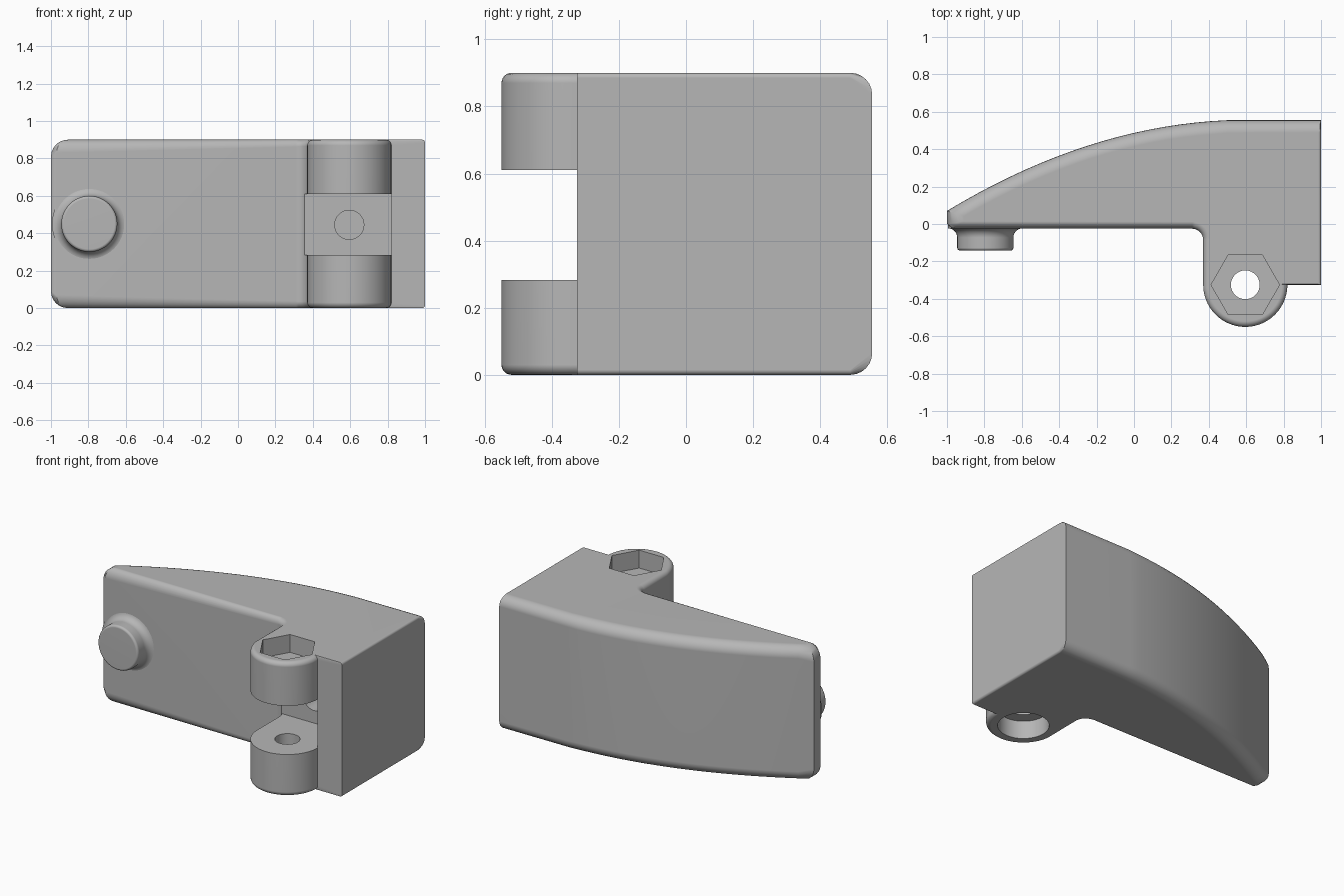
import bpy, bmesh
from math import sin, cos, pi, radians
from mathutils import Vector

if "Cube" in bpy.data.objects:
    bpy.data.objects.remove(bpy.data.objects["Cube"], do_unlink=True)

HEIGHT = 0.9
PIN = Vector((0.595, -0.325))      # hinge axis
LUG_R = 0.225

grey = bpy.data.materials.new("plain_grey")
grey.use_nodes = True
grey.diffuse_color = (0.47, 0.47, 0.47, 1)
grey.node_tree.nodes["Principled BSDF"].inputs["Base Color"].default_value = grey.diffuse_color


def make_object(name, bm):
    bmesh.ops.recalc_face_normals(bm, faces=bm.faces)
    mesh = bpy.data.meshes.new(name)
    bm.to_mesh(mesh)
    bm.free()
    obj = bpy.data.objects.new(name, mesh)
    bpy.context.collection.objects.link(obj)
    mesh.materials.append(grey)
    return obj


def activate(obj):
    bpy.ops.object.select_all(action='DESELECT')
    obj.select_set(True)
    bpy.context.view_layer.objects.active = obj


def finish(obj, angle=42):
    activate(obj)
    bpy.ops.object.shade_smooth_by_angle(angle=radians(angle))
    mod = obj.modifiers.new("even_shading", 'WEIGHTED_NORMAL')
    mod.keep_sharp = True


def arc(centre, radius, start, end, steps):
    for i in range(steps + 1):
        a = radians(start + (end - start) * i / steps)
        yield centre[0] + radius * cos(a), centre[1] + radius * sin(a)


def curved_back(x):
    """Back outline through three known points."""
    return 0.487 + 0.2297 * x - 0.1873 * x * x


# Outline, counter-clockwise: x, y, rounding radius of the edge that starts there
outline = [(-1, 0, 0.07), (-0.97, -0.025, 0.04)]
outline += [(x, y, 0.035) for x, y in arc((0.31, -0.085), 0.06, 90, 0, 8)]
outline += [(x, y, 0.03) for x, y in arc(PIN, LUG_R, 180, 360, 40)]
outline[-1] = (outline[-1][0], PIN.y, 0.003)
outline += [(1, PIN.y, 0.015), (1, 0.49, 0.015), (1, 0.555, 0.065)]
CURVE_STEPS = 18
for i in range(CURVE_STEPS + 1):
    x = 0.5 - 1.5 * i / CURVE_STEPS
    outline.append((x, curved_back(x), 0.07 if i < CURVE_STEPS else 0.09))


def inset_vectors():
    """Inward shift and rounding height for each outline corner."""
    result = []
    n = len(outline)
    for i in range(n):
        before, here, after = (Vector(outline[j % n][:2]) for j in (i - 1, i, i + 1))
        r1, r2 = outline[i - 1][2], outline[i][2]
        e1, e2 = (here - before).normalized(), (after - here).normalized()
        n1, n2 = Vector((e1.y, -e1.x)), Vector((e2.y, -e2.x))
        det = n1.x * n2.y - n1.y * n2.x
        if abs(det) < 0.35:
            m = (n1 + n2).normalized()
            shift = -m * (r1 + r2) / 2 / m.dot(n1)
            rise = (r1 + r2) / 2
        else:
            shift = Vector((-r1 * n2.y + r2 * n1.y, -r2 * n1.x + r1 * n2.x)) / det
            rise = max(r1, r2)
        result.append((here, shift, rise))
    return result


# Main body: stacked rings with rounded rims
bm = bmesh.new()
corners = inset_vectors()
STEPS = 6
levels = [(k, False) for k in range(STEPS, -1, -1)] + [(k, True) for k in range(STEPS + 1)]
rings = []
for k, upper in levels:
    t = k / STEPS * pi / 2
    ring = []
    for here, shift, rise in corners:
        p = here + shift * (1 - cos(t))
        drop = rise * (1 - sin(t))
        ring.append(bm.verts.new((p.x, p.y, HEIGHT - drop if upper else drop)))
    rings.append(ring)
count = len(corners)
for low, high in zip(rings, rings[1:]):
    for i in range(count):
        j = (i + 1) % count
        bm.faces.new((low[i], low[j], high[j], high[i]))
bm.faces.new(rings[0])
bm.faces.new(rings[-1])
body = make_object("lever_body", bm)


def cut(cutter):
    cutter.hide_render = True
    mod = body.modifiers.new("cut", 'BOOLEAN')
    mod.operation = 'DIFFERENCE'
    mod.solver = 'EXACT'
    mod.object = cutter
    activate(body)
    bpy.ops.object.modifier_apply(modifier=mod.name)
    bpy.data.objects.remove(cutter, do_unlink=True)


def round_cut(sides, radius, depth, location, rotation=(0, 0, 0)):
    bpy.ops.mesh.primitive_cylinder_add(vertices=sides, radius=radius, depth=depth,
                                        location=location, rotation=rotation)
    bpy.context.object.data.materials.append(grey)
    cut(bpy.context.object)


# Slot between the two hinge lugs
bpy.ops.mesh.primitive_cube_add(size=1, location=(0.56, -0.345, 0.4465))
slot = bpy.context.object
slot.scale = (0.52, 0.6, 0.327)
slot.data.materials.append(grey)
cut(slot)

# Pin hole, hexagonal nut pocket above, round head pocket below
round_cut(32, 0.077, 2, (PIN.x, PIN.y, 0.45))
round_cut(6, 0.183, 0.24, (PIN.x, PIN.y, HEIGHT), (0, 0, radians(30)))
round_cut(40, 0.155, 0.24, (PIN.x, PIN.y, 0))

# Blind hole in the back wall of the slot
round_cut(32, 0.078, 0.4, (PIN.x, 0, 0.445), (pi / 2, 0, 0))
finish(body)

# Round button with a flared foot, turned about the y axis
profile = [(0, 0.03), (0.2, 0.03)]
profile += [(r, y) for r, y in arc((0.2, -0.073), 0.05, 90, 180, 8)]
profile += [(r, y) for r, y in arc((0.135, -0.127), 0.015, 0, -90, 4)]
profile.append((0, -0.142))
bm = bmesh.new()
points = [bm.verts.new((r, y, 0)) for r, y in profile]
edges = [bm.edges.new(pair) for pair in zip(points, points[1:])]
bmesh.ops.spin(bm, geom=points + edges, cent=(0, 0, 0), axis=(0, 1, 0),
               angle=2 * pi, steps=48)
bmesh.ops.remove_doubles(bm, verts=bm.verts, dist=0.0005)
bmesh.ops.translate(bm, verts=bm.verts, vec=(-0.795, 0, 0.45))
finish(make_object("front_button", bm))
